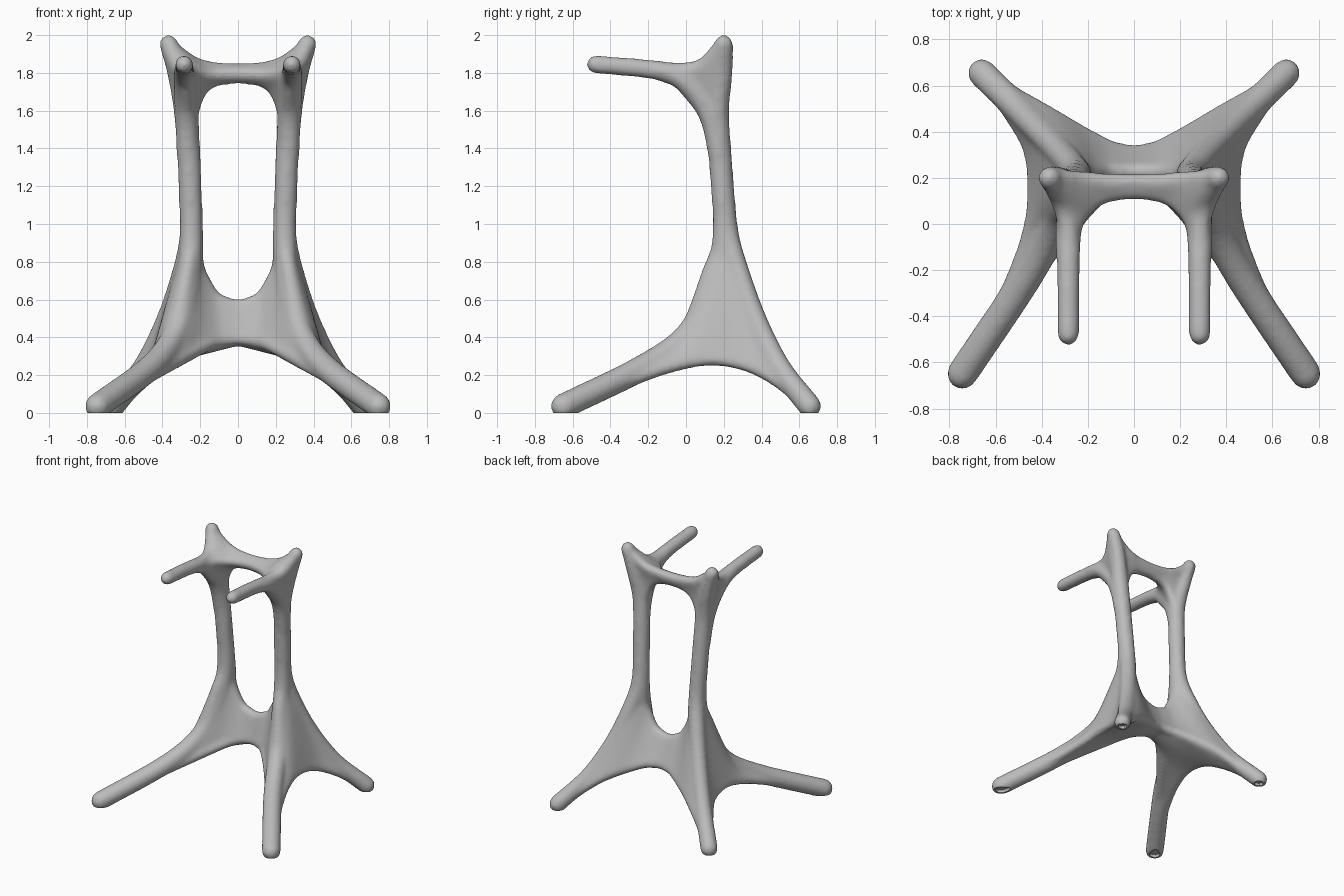
import bpy
import bmesh
import math
from mathutils import Vector, Matrix

STEPS, SIDES = 32, 10

cube = bpy.data.objects.get("Cube")
if cube:
    bpy.data.objects.remove(cube)


def sample(points):
    """Smooth spline through (x, y, z, radius) points."""
    p = [Vector(q) for q in points]
    p = [p[0] * 2 - p[1]] + p + [p[-1] * 2 - p[-2]]
    spans = len(p) - 3
    out = []
    for k in range(STEPS + 1):
        u = k / STEPS * spans
        i = min(int(u), spans - 1)
        t = u - i
        a, b, c, d = p[i:i + 4]
        out.append(0.5 * (b * 2 + (c - a) * t + (a * 2 - b * 5 + c * 4 - d) * t * t
                          + (b * 3 - a - c * 3 + d) * t ** 3))
    return out


def tube(bm, pts):
    """Round tube of varying radius with ball ends."""
    centres = [q.to_3d() for q in pts]
    quat, axis, rings = None, None, []
    for i, q in enumerate(pts):
        new = (centres[min(i + 1, STEPS)] - centres[max(i - 1, 0)]).normalized()
        if quat is None:
            quat = new.to_track_quat('Z', 'Y')
        else:
            quat = axis.rotation_difference(new) @ quat
        axis = new
        ring = []
        for k in range(SIDES):
            a = math.tau * k / SIDES
            ring.append(bm.verts.new(centres[i] + quat @ Vector((math.cos(a), math.sin(a), 0)) * q.w))
        rings.append(ring)
    for r, s in zip(rings, rings[1:]):
        for k in range(SIDES):
            n = (k + 1) % SIDES
            bm.faces.new((r[k], r[n], s[n], s[k]))
    bm.faces.new(rings[0][::-1])
    bm.faces.new(rings[-1])
    for q in (pts[0], pts[-1]):
        bmesh.ops.create_icosphere(bm, subdivisions=2, radius=q.w,
                                   matrix=Matrix.Translation(q.to_3d()))


def web(bm, path_a, path_b):
    """Thin sheet made of tubes blended from one path to the other."""
    a, b = sample(path_a), sample(path_b)
    count = math.ceil(max((p - q).length for p, q in zip(a, b)) / 0.022)
    for i in range(count + 1):
        tube(bm, [p.lerp(q, i / count) for p, q in zip(a, b)])


# Main members of the left half
column = [(.367, .2, 1.953, .052), (.32, .193, 1.8, .056), (.277, .165, 1.6, .066),
          (.262, .178, 1.4, .064), (.247, .207, 1, .064), (.246, .22, .8, .066)]
front_leg = [(.745, -.65, .035, .07), (.47, -.24, .235, .07), (.34, 0, .405, .068),
             (.274, .125, .635, .065), (.25, .192, .86, .062), (.25, .198, 1.15, .058)]
back_leg = [(.66, .655, .035, .065), (.5, .497, .24, .062), (.375, .37, .49, .062),
            (.288, .275, .75, .062), (.25, .222, .95, .06), (.25, .198, 1.2, .058)]
arm = [(.285, -.48, 1.845, .05), (.285, -.2, 1.82, .052), (.285, -.05, 1.785, .059),
       (.278, .07, 1.675, .062), (.272, .14, 1.54, .062), (.266, .178, 1.35, .06)]

# Side web between the front and back legs
side_top = [(.66, -.53, .1, .045), (.47, -.24, .24, .05), (.34, 0, .41, .05),
            (.25, .2, .88, .045), (.36, .35, .52, .05), (.5, .49, .24, .05), (.62, .62, .08, .045)]
side_edge = [(.66, -.53, .085, .04), (.54, -.28, .18, .037), (.455, -.05, .255, .037),
             (.428, .14, .285, .037), (.45, .33, .25, .037), (.54, .49, .165, .037),
             (.62, .62, .06, .04)]

# Hub panels: along the leg, up to the window sill, and the arch below
back_sill = [(.62, .61, .08, .045), (.5, .497, .24, .05), (.375, .37, .49, .05),
             (.258, .23, .88, .04), (.197, .225, .73, .035), (.115, .23, .602, .035),
             (0, .23, .566, .035), (-.115, .23, .602, .035)]
back_arch = [(.62, .61, .07, .04), (.52, .56, .15, .037), (.41, .5, .24, .037),
             (.3, .435, .31, .037), (.2, .375, .355, .037), (.1, .325, .38, .037),
             (0, .308, .39, .037), (-.1, .325, .38, .037)]
front_sill = [(.62, -.46, .13, .045), (.47, -.24, .235, .05), (.34, 0, .41, .05),
              (.264, .155, .78, .045), (.197, .205, .73, .035), (.115, .22, .602, .035),
              (0, .225, .566, .035), (-.115, .22, .602, .035)]
front_arch = [(.62, -.46, .12, .045), (.49, -.3, .185, .04), (.365, -.13, .25, .037),
              (.265, .01, .305, .037), (.18, .1, .352, .037), (.09, .165, .385, .037),
              (0, .185, .394, .037), (-.09, .165, .385, .037)]

# Vaulted underside of the hub
vault = [(.66, -.53, .085, .04), (.365, -.13, .255, .037), (.12, .15, .38, .037),
         (-.04, .245, .4, .037), (.12, .335, .38, .037), (.41, .49, .24, .037),
         (.62, .62, .06, .04)]

# Gusset from the arm up to the horn
horn_top = [(.285, -.15, 1.815, .047), (.287, 0, 1.812, .047), (.315, .1, 1.838, .047),
            (.355, .178, 1.925, .047)]
horn_low = [(.285, -.15, 1.807, .047), (.28, .02, 1.74, .047), (.276, .11, 1.64, .047),
            (.27, .165, 1.5, .047)]

# Crossbar between the columns
bar_top = [(.283, -.05, 1.81, .037), (.31, .1, 1.838, .037), (.352, .19, 1.932, .037),
           (.24, .195, 1.855, .037), (.12, .185, 1.822, .037), (0, .183, 1.814, .037),
           (-.12, .185, 1.822, .037)]
bar_low = [(.262, .175, 1.5, .037), (.243, .17, 1.58, .037), (.22, .167, 1.66, .037),
           (.178, .165, 1.728, .037), (.1, .163, 1.768, .037), (0, .165, 1.777, .037),
           (-.1, .163, 1.768, .037)]
bar_front = [(.276, -.07, 1.795, .037), (.255, .0, 1.795, .037), (.222, .055, 1.793, .037),
             (.17, .103, 1.79, .037), (.1, .132, 1.792, .037), (0, .141, 1.795, .037),
             (-.1, .132, 1.792, .037)]

bm = bmesh.new()
for path in (column, front_leg, back_leg, arm):
    tube(bm, sample(path))
for pair in ((side_top, side_edge), (back_sill, back_arch), (front_sill, front_arch),
             (side_edge, vault), (horn_top, horn_low), (bar_top, bar_low),
             (bar_front, bar_top), (bar_front, bar_low)):
    web(bm, *pair)

# Mirror to the right half
copy = bmesh.ops.duplicate(bm, geom=bm.verts[:] + bm.edges[:] + bm.faces[:])["geom"]
for v in copy:
    if isinstance(v, bmesh.types.BMVert):
        v.co.x = -v.co.x
bmesh.ops.reverse_faces(bm, faces=[f for f in copy if isinstance(f, bmesh.types.BMFace)])
mesh = bpy.data.meshes.new("frame")
bm.to_mesh(mesh)
bm.free()
frame = bpy.data.objects.new("frame", mesh)
bpy.context.collection.objects.link(frame)

# Fuse everything into one smooth skin
fuse = frame.modifiers.new("fuse", 'REMESH')
fuse.mode = 'VOXEL'
fuse.voxel_size = 0.0125
soften = frame.modifiers.new("soften", 'SMOOTH')
soften.factor = 0.5
soften.iterations = 20
graph = bpy.context.evaluated_depsgraph_get()
skin = bpy.data.meshes.new_from_object(frame.evaluated_get(graph))
frame.modifiers.clear()
frame.data = skin
bpy.data.meshes.remove(mesh)

# Keep only the outer skin, without enclosed pockets
bm = bmesh.new()
bm.from_mesh(skin)
stack = [max(bm.verts, key=lambda v: v.co.z)]
outer = set(stack)
while stack:
    for e in stack.pop().link_edges:
        for v in e.verts:
            if v not in outer:
                outer.add(v)
                stack.append(v)
bmesh.ops.delete(bm, geom=[v for v in bm.verts if v not in outer], context='VERTS')

# Flat feet with a shallow recess
cut = bmesh.ops.bisect_plane(bm, geom=bm.verts[:] + bm.edges[:] + bm.faces[:], plane_co=(0, 0, 0),
                             plane_no=(0, 0, -1), clear_outer=True)["geom_cut"]
rim = [e for e in cut if isinstance(e, bmesh.types.BMEdge)]
soles = bmesh.ops.holes_fill(bm, edges=rim, sides=0)["faces"]
bmesh.ops.recalc_face_normals(bm, faces=bm.faces[:])
bmesh.ops.inset_individual(bm, faces=soles, thickness=0.015)
bmesh.ops.inset_individual(bm, faces=soles, thickness=0.004, depth=-0.02)
bm.to_mesh(skin)
bm.free()

# Grey finish
grey = bpy.data.materials.new("mid grey")
grey.use_nodes = True
colour = (0.5, 0.5, 0.5, 1)
grey.diffuse_color = colour
grey.node_tree.nodes["Principled BSDF"].inputs["Base Color"].default_value = colour
skin.materials.clear()
skin.materials.append(grey)

bpy.ops.object.select_all(action='DESELECT')
frame.select_set(True)
bpy.context.view_layer.objects.active = frame
bpy.ops.object.shade_smooth_by_angle(angle=math.radians(50))
